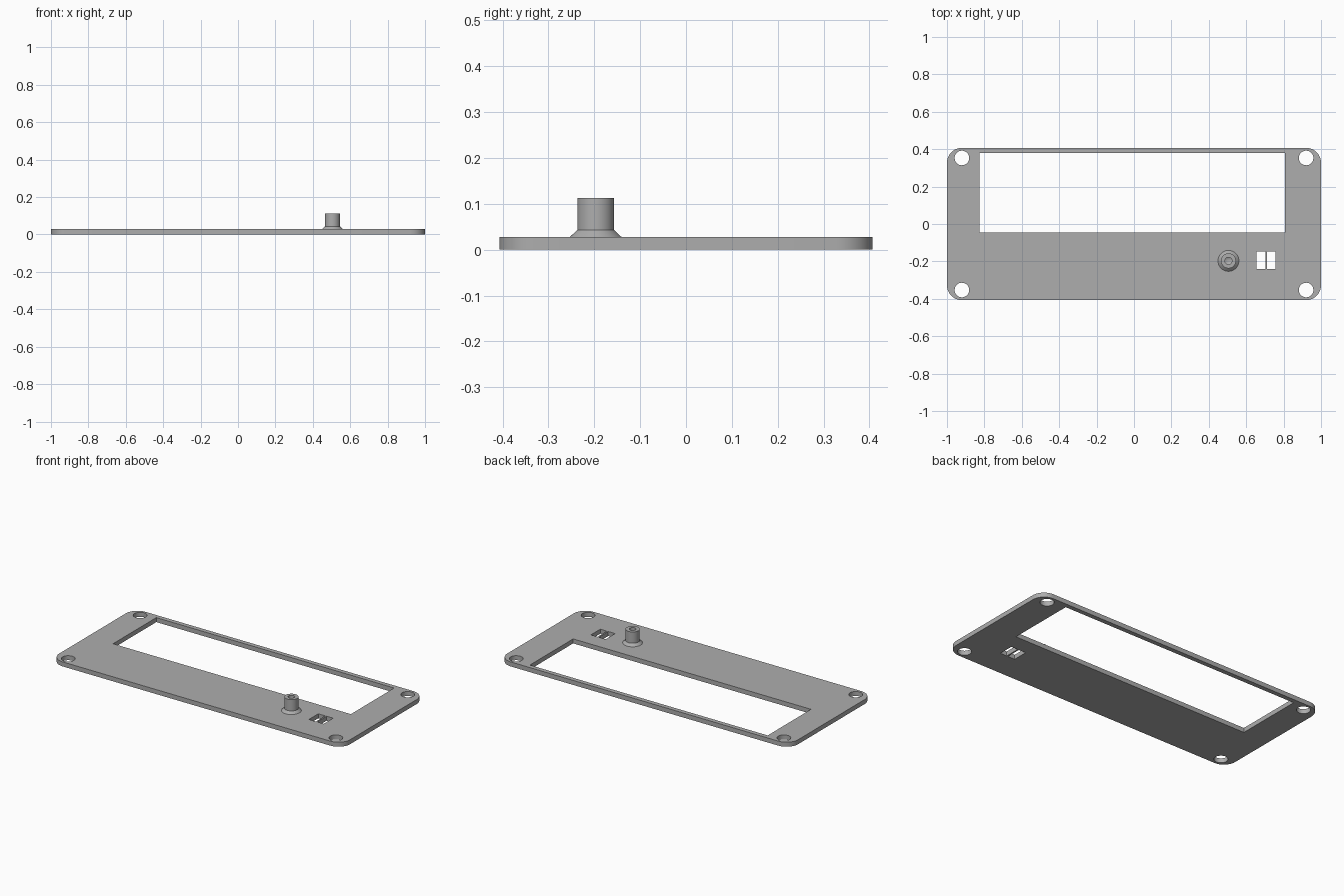
import bpy, bmesh, math
from mathutils import Matrix

cube = bpy.data.objects.get("Cube")
if cube:
    bpy.data.objects.remove(cube, do_unlink=True)

THICK = 0.028
HALF_X, HALF_Y = 1.0, 0.407

grey = bpy.data.materials.new("plain grey")
grey.use_nodes = True
colour = (0.42, 0.42, 0.42, 1)
grey.diffuse_color = colour
grey.node_tree.nodes["Principled BSDF"].inputs["Base Color"].default_value = colour


def make_object(name, bm):
    bmesh.ops.recalc_face_normals(bm, faces=bm.faces)
    mesh = bpy.data.meshes.new(name)
    bm.to_mesh(mesh)
    bm.free()
    mesh.materials.append(grey)
    obj = bpy.data.objects.new(name, mesh)
    bpy.context.collection.objects.link(obj)
    return obj


def add_box(bm, x0, x1, y0, y1, z0, z1):
    place = Matrix.Translation(((x0 + x1) / 2, (y0 + y1) / 2, (z0 + z1) / 2))
    size = Matrix.Diagonal((x1 - x0, y1 - y0, z1 - z0, 1))
    return bmesh.ops.create_cube(bm, size=1, matrix=place @ size)["verts"]


def smooth(obj):
    bpy.ops.object.select_all(action="DESELECT")
    obj.select_set(True)
    bpy.context.view_layer.objects.active = obj
    bpy.ops.object.shade_smooth_by_angle(angle=math.radians(30))


# Plate with rounded vertical corners
bm = bmesh.new()
add_box(bm, -HALF_X, HALF_X, -HALF_Y, HALF_Y, 0, THICK)
uprights = [e for e in bm.edges
            if abs(e.verts[0].co.z - e.verts[1].co.z) > THICK / 2]
bmesh.ops.bevel(bm, geom=uprights, offset=0.08, segments=12, profile=0.5,
                affect="EDGES")
plate = make_object("face_plate", bm)

# Cutters: display window, two slots and four screw holes
bm = bmesh.new()
for x0, x1, y0, y1 in ((-0.827, 0.808, -0.046, 0.379),
                       (0.655, 0.703, -0.24, -0.147),
                       (0.712, 0.757, -0.24, -0.147)):
    add_box(bm, x0, x1, y0, y1, -0.1, 0.1)
for sx in (-1, 1):
    for sy in (-1, 1):
        bmesh.ops.create_cone(bm, cap_ends=True, segments=48, radius1=0.039,
                              radius2=0.039, depth=0.2,
                              matrix=Matrix.Translation((sx * 0.92, sy * 0.353, 0)))
cutter = make_object("opening_cutter", bm)
cutter.hide_render = True

cut = plate.modifiers.new("openings", "BOOLEAN")
cut.operation = "DIFFERENCE"
cut.solver = "EXACT"
cut.object = cutter
bpy.context.view_layer.objects.active = plate
bpy.ops.object.modifier_apply(modifier=cut.name)
bpy.data.objects.remove(cutter, do_unlink=True)
smooth(plate)

# Hollow post with a flared foot, turned from a profile
profile = [(0, 0.02), (0.056, 0.02), (0.056, THICK), (0.04, 0.043),
           (0.04, 0.113), (0.019, 0.113), (0.019, 0.045), (0, 0.035)]
bm = bmesh.new()
verts = [bm.verts.new((r, 0, z)) for r, z in profile]
edges = [bm.edges.new(pair) for pair in zip(verts, verts[1:])]
bmesh.ops.spin(bm, geom=verts + edges, cent=(0, 0, 0), axis=(0, 0, 1),
               angle=math.tau, steps=48, use_merge=True)
bmesh.ops.remove_doubles(bm, verts=bm.verts, dist=0.0001)
post = make_object("hollow_post", bm)
post.location = (0.505, -0.197, 0)
smooth(post)
